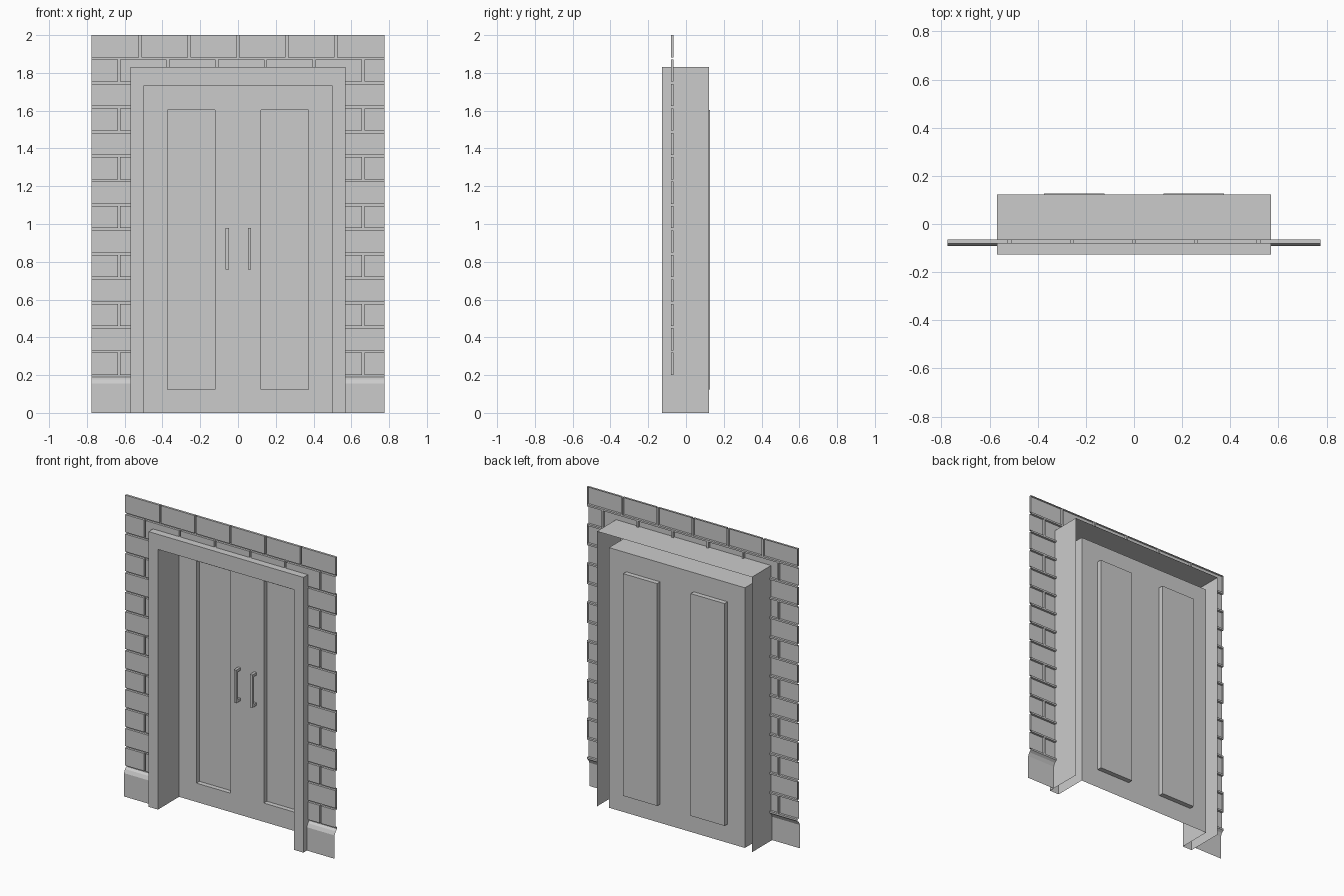
import bpy, bmesh
from mathutils import Vector

if "Cube" in bpy.data.objects:
    bpy.data.objects.remove(bpy.data.objects["Cube"])

FRAME_W, FRAME_H = 0.57, 1.83      # outer half width / height of the door frame
OPEN_W, OPEN_H = 0.5, 1.73         # door opening
Y_FRONT, Y_SHELL, Y_DOOR, Y_PANEL = -0.127, 0.122, 0.095, 0.127
WALL_W, Y_BRICK, Y_MORTAR, Y_SKIRT = 0.775, -0.08, -0.065, -0.091


def finish(bm, name):
    bmesh.ops.remove_doubles(bm, verts=bm.verts, dist=1e-5)
    bmesh.ops.recalc_face_normals(bm, faces=bm.faces)
    mesh = bpy.data.meshes.new(name)
    bm.to_mesh(mesh)
    bm.free()
    ob = bpy.data.objects.new(name, mesh)
    bpy.context.collection.objects.link(ob)
    return ob


def face(bm, *pts):
    return bm.faces.new([bm.verts.new(p) for p in pts])


def front_quad(bm, x0, x1, z0, z1, y):
    return face(bm, (x0, y, z0), (x1, y, z0), (x1, y, z1), (x0, y, z1))


def relief(bm, x0, x1, z0, z1, y_face, y_base):
    """Backless block: a face at y_face with walls running to y_base."""
    front_quad(bm, x0, x1, z0, z1, y_face)
    c = [(x0, z0), (x1, z0), (x1, z1), (x0, z1)]
    for (ax, az), (bx, bz) in zip(c, c[1:] + c[:1]):
        face(bm, (ax, y_base, az), (bx, y_base, bz), (bx, y_face, bz), (ax, y_face, az))


# Door frame: an arch-shaped outline stepped through outer shell, front and reveal
bm = bmesh.new()
loops = []
for w, h, y in [(FRAME_W, FRAME_H, Y_SHELL), (FRAME_W, FRAME_H, Y_FRONT),
                (OPEN_W, OPEN_H, Y_FRONT), (OPEN_W, OPEN_H, Y_DOOR)]:
    loops.append([bm.verts.new(p) for p in [(-w, y, 0), (-w, y, h), (w, y, h), (w, y, 0)]])
for a, b in zip(loops, loops[1:]):
    for i in range(3):
        bm.faces.new((a[i], a[i + 1], b[i + 1], b[i]))
finish(bm, "door_frame")

# Double door: one sheet with two recessed panels
bm = bmesh.new()
xs = [-OPEN_W, -0.373, -0.123, 0.123, 0.373, OPEN_W]
zs = [0, 0.125, 1.603, OPEN_H]
for i in range(5):
    for j in range(3):
        if j == 1 and i in (1, 3):
            relief(bm, xs[i], xs[i + 1], zs[j], zs[j + 1], Y_PANEL, Y_DOOR)
        else:
            front_quad(bm, xs[i], xs[i + 1], zs[j], zs[j + 1], Y_DOOR)
finish(bm, "double_door")

# Pull handles: C-shaped profile extruded sideways
z0, z1, t, y0 = 0.76, 0.98, 0.018, 0.05
profile = [(Y_DOOR, z0), (y0, z0), (y0, z1), (Y_DOOR, z1),
           (Y_DOOR, z1 - t), (y0 + t, z1 - t), (y0 + t, z0 + t), (Y_DOOR, z0 + t)]
for name, cx in (("left_handle", -0.057), ("right_handle", 0.061)):
    bm = bmesh.new()
    f = face(bm, *[(cx - t / 2, y, z) for y, z in profile])
    ext = bmesh.ops.extrude_face_region(bm, geom=[f], use_keep_orig=True)
    bmesh.ops.translate(bm, vec=(t, 0, 0),
                        verts=[v for v in ext["geom"] if isinstance(v, bmesh.types.BMVert)])
    finish(bm, name)

# Brick wall: staggered backless bricks with mortar strips between them
bm = bmesh.new()
pitch_x, pitch_z, gap = 0.2585, 0.1293, 0.012
for row in range(14):
    top = 2 - row * pitch_z
    low = top - pitch_z + gap
    front_quad(bm, -WALL_W, WALL_W, low - gap, low, Y_MORTAR)
    shift = -0.63 + 2 * pitch_x if row % 2 else 0
    for k in range(-4, 4):
        x0 = k * pitch_x + shift + gap / 2
        x1 = x0 + pitch_x - gap
        if abs(x1 - WALL_W) < 0.02:
            x1 = WALL_W
        if abs(x0 + WALL_W) < 0.02:
            x0 = -WALL_W
        relief(bm, x0, x1, low, top, Y_BRICK, Y_MORTAR)
        front_quad(bm, x1, x1 + gap, low, top, Y_MORTAR)
# Trim the wall ends and the hole taken by the frame
for co, no in [((s * w, 0, 0), (1, 0, 0)) for s in (-1, 1) for w in (FRAME_W, WALL_W)] + \
        [((0, 0, FRAME_H), (0, 0, 1))]:
    bmesh.ops.bisect_plane(bm, geom=bm.verts[:] + bm.edges[:] + bm.faces[:],
                           plane_co=Vector(co), plane_no=Vector(no))
dead = []
for f in bm.faces:
    c = f.calc_center_median()
    if abs(c.x) > WALL_W + 1e-4 or (abs(c.x) < FRAME_W - 1e-4 and c.z < FRAME_H - 1e-4):
        dead.append(f)
bmesh.ops.delete(bm, geom=dead, context="FACES")
finish(bm, "brick_wall")

# Skirting boards with a sloped top edge
for name, s in (("left_skirting", -1), ("right_skirting", 1)):
    bm = bmesh.new()
    prof = [(Y_SKIRT, 0), (Y_SKIRT, 0.155), (Y_BRICK, 0.178), (Y_MORTAR, 0.19)]
    for (ya, za), (yb, zb) in zip(prof, prof[1:]):
        face(bm, (s * FRAME_W, ya, za), (s * WALL_W, ya, za),
             (s * WALL_W, yb, zb), (s * FRAME_W, yb, zb))
    finish(bm, name)
